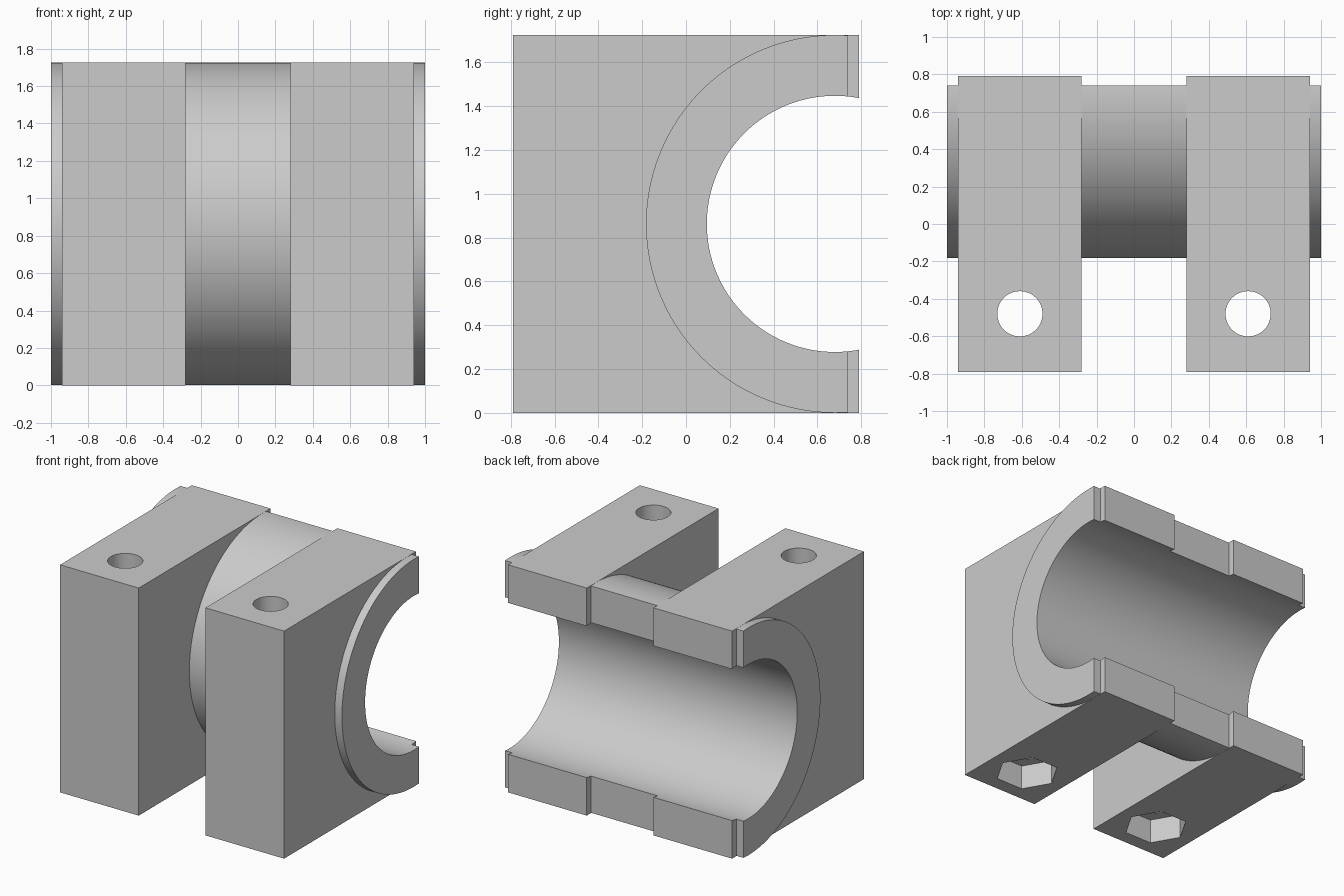
import bpy
import bmesh
import math
from mathutils import Matrix

cube = bpy.data.objects.get("Cube")
if cube:
    bpy.data.objects.remove(cube, do_unlink=True)

# Main dimensions
HEIGHT = 1.726
MID_Z = HEIGHT / 2
BORE_Y = 0.68
BORE_R = 0.585
TUBE_R = 0.8625
TUBE_END = 0.74
DEPTH = 0.79
CLAMP_X, CLAMP_HALF = 0.61, 0.33
BOLT_Y, BOLT_R = -0.48, 0.121
NUT_R, NUT_DEPTH = 0.23, 0.19

grey = bpy.data.materials.new("plain_grey")
grey.use_nodes = True
grey.diffuse_color = (0.6, 0.6, 0.6, 1)
grey.node_tree.nodes["Principled BSDF"].inputs["Base Color"].default_value = (0.6, 0.6, 0.6, 1)


def finish(name, bm):
    bmesh.ops.recalc_face_normals(bm, faces=bm.faces)
    mesh = bpy.data.meshes.new(name)
    bm.to_mesh(mesh)
    bm.free()
    mesh.materials.append(grey)
    obj = bpy.data.objects.new(name, mesh)
    bpy.context.collection.objects.link(obj)
    return obj


def box(name, low, high):
    bm = bmesh.new()
    bmesh.ops.create_cube(bm, size=1)
    for v in bm.verts:
        v.co = [lo if c < 0 else hi for c, lo, hi in zip(v.co, low, high)]
    return finish(name, bm)


def prism(name, radius, length, centre, sides, along_x=False):
    bm = bmesh.new()
    turn = Matrix.Rotation(math.pi / 2, 4, 'Y') if along_x else Matrix()
    bmesh.ops.create_cone(bm, cap_ends=True, segments=sides, radius1=radius,
                          radius2=radius, depth=length,
                          matrix=Matrix.Translation(centre) @ turn)
    return finish(name, bm)


def combine(target, tool, operation):
    mod = target.modifiers.new(operation.lower(), 'BOOLEAN')
    mod.operation = operation
    mod.solver = 'EXACT'
    mod.object = tool
    bpy.context.view_layer.objects.active = target
    bpy.ops.object.modifier_apply(modifier=mod.name)
    bpy.data.objects.remove(tool, do_unlink=True)


# Half tube, trimmed flat at the back
body = prism("bearing_holder", TUBE_R, 2, (0, BORE_Y, MID_Z), 160, along_x=True)
combine(body, box("trim", (-2, TUBE_END, -1), (2, 3, 3)), 'DIFFERENCE')

# Two clamp blocks around the tube
for side in (-1, 1):
    x = side * CLAMP_X
    block = box("clamp_block", (x - CLAMP_HALF, -DEPTH, 0), (x + CLAMP_HALF, DEPTH, HEIGHT))
    combine(body, block, 'UNION')

# Bore through tube and blocks
bore = prism("bore", BORE_R, 3, (0, BORE_Y, MID_Z), 128, along_x=True)
combine(body, bore, 'DIFFERENCE')

# Bolt holes with hexagonal nut pockets underneath
for side in (-1, 1):
    x = side * CLAMP_X
    combine(body, prism("bolt_hole", BOLT_R, 3, (x, BOLT_Y, MID_Z), 48), 'DIFFERENCE')
    pocket = prism("nut_pocket", NUT_R, 2 * NUT_DEPTH, (x, BOLT_Y, 0), 6)
    pocket.data.transform(Matrix.Translation((x, BOLT_Y, 0))
                          @ Matrix.Rotation(math.pi / 6, 4, 'Z')
                          @ Matrix.Translation((-x, -BOLT_Y, 0)))
    combine(body, pocket, 'DIFFERENCE')

bpy.ops.object.select_all(action='DESELECT')
body.select_set(True)
bpy.context.view_layer.objects.active = body
bpy.ops.object.shade_smooth_by_angle(angle=math.radians(25))
